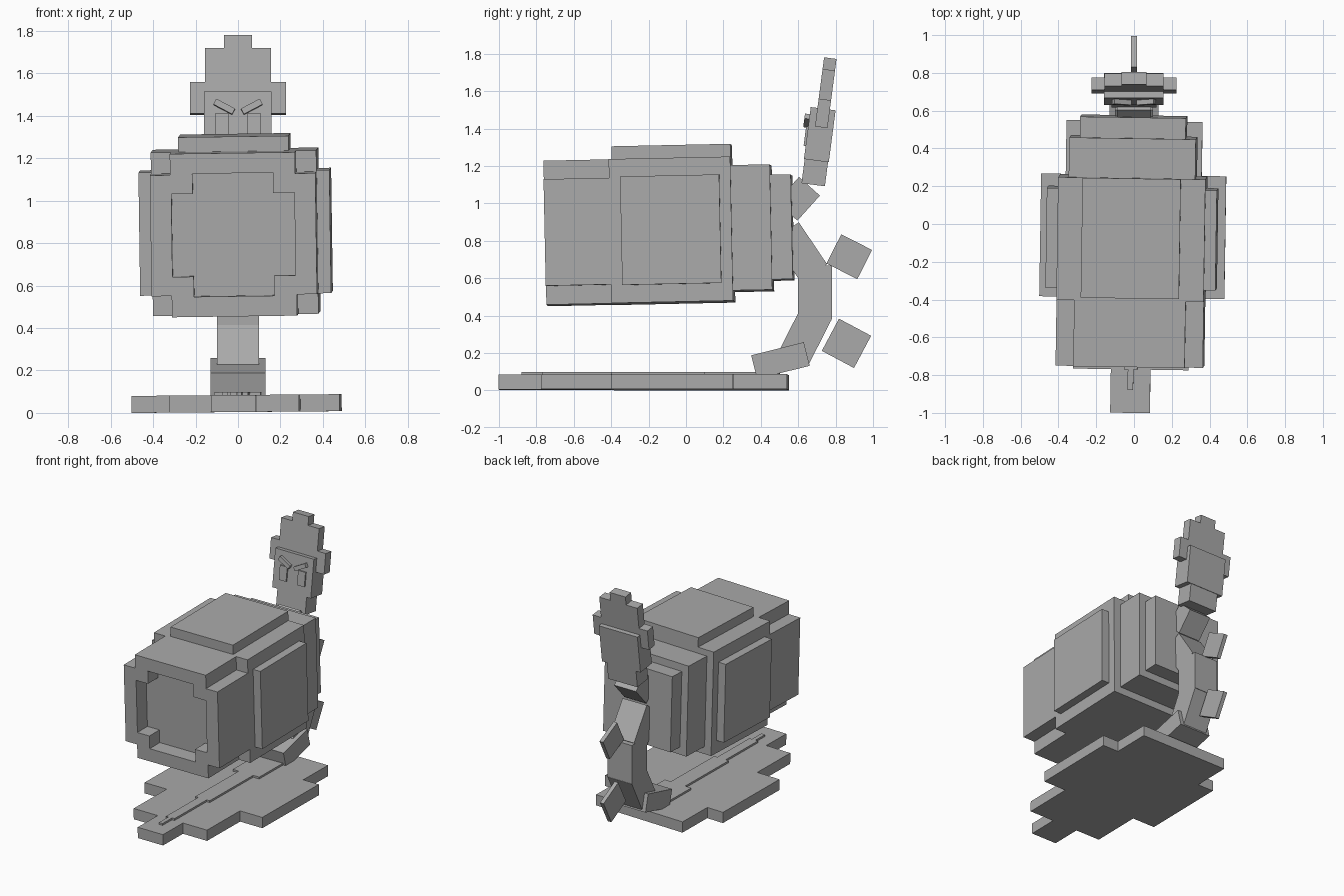
import bpy, bmesh
from math import radians
from mathutils import Matrix, Vector, Euler

cube = bpy.data.objects.get("Cube")
if cube:
    bpy.data.objects.remove(cube, do_unlink=True)

grey = bpy.data.materials.new("plain grey")
grey.use_nodes = True
colour = (0.4, 0.4, 0.4, 1)
grey.diffuse_color = colour
grey.node_tree.nodes["Principled BSDF"].inputs["Base Color"].default_value = colour


def frame(origin, rx=0, ry=0, rz=0):
    turn = Euler([radians(a) for a in (rx, ry, rz)]).to_matrix().to_4x4()
    return Matrix.Translation(origin) @ turn


def finish(name, bm, matrix):
    bmesh.ops.recalc_face_normals(bm, faces=bm.faces[:])
    mesh = bpy.data.meshes.new(name)
    bm.to_mesh(mesh)
    bm.free()
    mesh.materials.append(grey)
    obj = bpy.data.objects.new(name, mesh)
    obj.matrix_world = matrix
    bpy.context.scene.collection.objects.link(obj)
    return obj


def box(name, lo, hi, matrix=Matrix()):
    """Box between two corners, inside a local frame."""
    lo, hi = Vector(lo), Vector(hi)
    bm = bmesh.new()
    bmesh.ops.create_cube(bm, size=1)
    for v in bm.verts:
        v.co = (lo + hi) / 2 + v.co * (hi - lo)
    return finish(name, bm, matrix)


def block(name, y, z, length, thick, width, tilt):
    """Centred block leaning in the side plane; length runs along the tilt."""
    half = Vector((width, length, thick)) / 2
    return box(name, -half, half, frame((0, y, z), rx=tilt))


def stepped(bands):
    """Mirrored stepped outline from (low, high, half width) bands."""
    side = []
    for low, high, w in bands:
        side += [(w, low), (w, high)]
    return side + [(-x, h) for x, h in reversed(side)]


def loft(name, loops, matrix):
    """Join matching loops of points and cap both ends."""
    bm = bmesh.new()
    rings = [[bm.verts.new(p) for p in loop] for loop in loops]
    for a, b in zip(rings, rings[1:]):
        for i in range(len(a)):
            j = (i + 1) % len(a)
            bm.faces.new((a[i], a[j], b[j], b[i]))
    bm.faces.new(rings[0])
    bm.faces.new(rings[-1])
    return finish(name, bm, matrix)


# Ground leaf with a stepped outline and raised midrib
ground = frame((-0.005, 0, 0.004), ry=-0.5, rz=-0.9)
leaf = stepped([(-1, -0.77, 0.105), (-0.77, -0.39, 0.305),
                (-0.39, 0.26, 0.49), (0.26, 0.545, 0.36)])
loft("ground_leaf", [[(x, y, z) for x, y in leaf] for z in (0, 0.08)], ground)
rib = stepped([(-0.88, -0.77, 0.015), (-0.77, -0.4, 0.035),
               (-0.4, 0.1, 0.06), (0.1, 0.5, 0.11)])
loft("leaf_midrib", [[(x, y, z) for x, y in rib] for z in (0.07, 0.094)], ground)

# Barrel mouth: notched rim with a shallow notched recess
barrel = frame((-0.01, 0, 0.855), rx=1.2, ry=-0.8, rz=-0.9)
outer = stepped([(-0.385, -0.285, 0.295), (-0.285, 0.285, 0.39),
                 (0.285, 0.385, 0.295)])
inner = stepped([(-0.29, -0.195, 0.19), (-0.195, 0.195, 0.29),
                 (0.195, 0.29, 0.19)])
rings = [(outer, -0.39), (outer, -0.75), (inner, -0.75), (inner, -0.635)]
loft("barrel_mouth", [[(x, y, z) for x, z in ring] for ring, y in rings], barrel)

# Barrel body, raised panels and tapering rear
box("barrel_body", (-0.39, -0.4, -0.385), (0.39, 0.25, 0.385), barrel)
box("top_panel", (-0.26, -0.385, 0.37), (0.26, 0.25, 0.455), barrel)
for side, name in ((1, "left_panel"), (-1, "right_panel")):
    xs = sorted((side * 0.38, side * 0.45))
    box(name, (xs[0], -0.34, -0.29), (xs[1], 0.19, 0.29), barrel)
box("barrel_rear", (-0.335, 0.24, -0.33), (0.335, 0.46, 0.34), barrel)
box("barrel_end", (-0.28, 0.45, -0.275), (0.28, 0.57, 0.285), barrel)

# Curving stem and its two thin leaves
block("stem_root", 0.505, 0.16, 0.29, 0.13, 0.26, 14)
block("stem_lower", 0.64, 0.3, 0.27, 0.175, 0.2, 63)
block("stem_middle", 0.69, 0.525, 0.285, 0.18, 0.2, 90)
block("stem_upper", 0.608, 0.74, 0.27, 0.17, 0.2, 124)
block("stem_neck", 0.6, 1.025, 0.18, 0.15, 0.18, 48)
block("upper_stem_leaf", 0.873, 0.715, 0.185, 0.175, 0.03, -27)
block("lower_stem_leaf", 0.858, 0.252, 0.195, 0.195, 0.03, -28)

# Head, leaning back
head = frame((0, 0.68, 1.1), rx=-7.5)
box("jaw", (-0.12, -0.063, 0), (0.12, 0.063, 0.14), head)
box("face", (-0.16, -0.067, 0.13), (0.157, 0.067, 0.41), head)
crest = stepped([(0.31, 0.46, 0.225), (0.46, 0.62, 0.156), (0.62, 0.683, 0.065)])
loft("crest", [[(x, y, z) for x, z in crest] for y in (-0.031, 0.036)], head)

# Eyes and slanted brows
for side, name in ((1, "left"), (-1, "right")):
    xs = sorted((side * 0.045, side * 0.105))
    box(name + "_eye", (xs[0], -0.078, 0.2), (xs[1], -0.06, 0.305), head)
    tilt = head @ frame((side * 0.065, -0.075, 0.335), ry=-side * 28)
    box(name + "_brow", (-0.05, -0.018, -0.015), (0.05, 0.015, 0.015), tilt)
